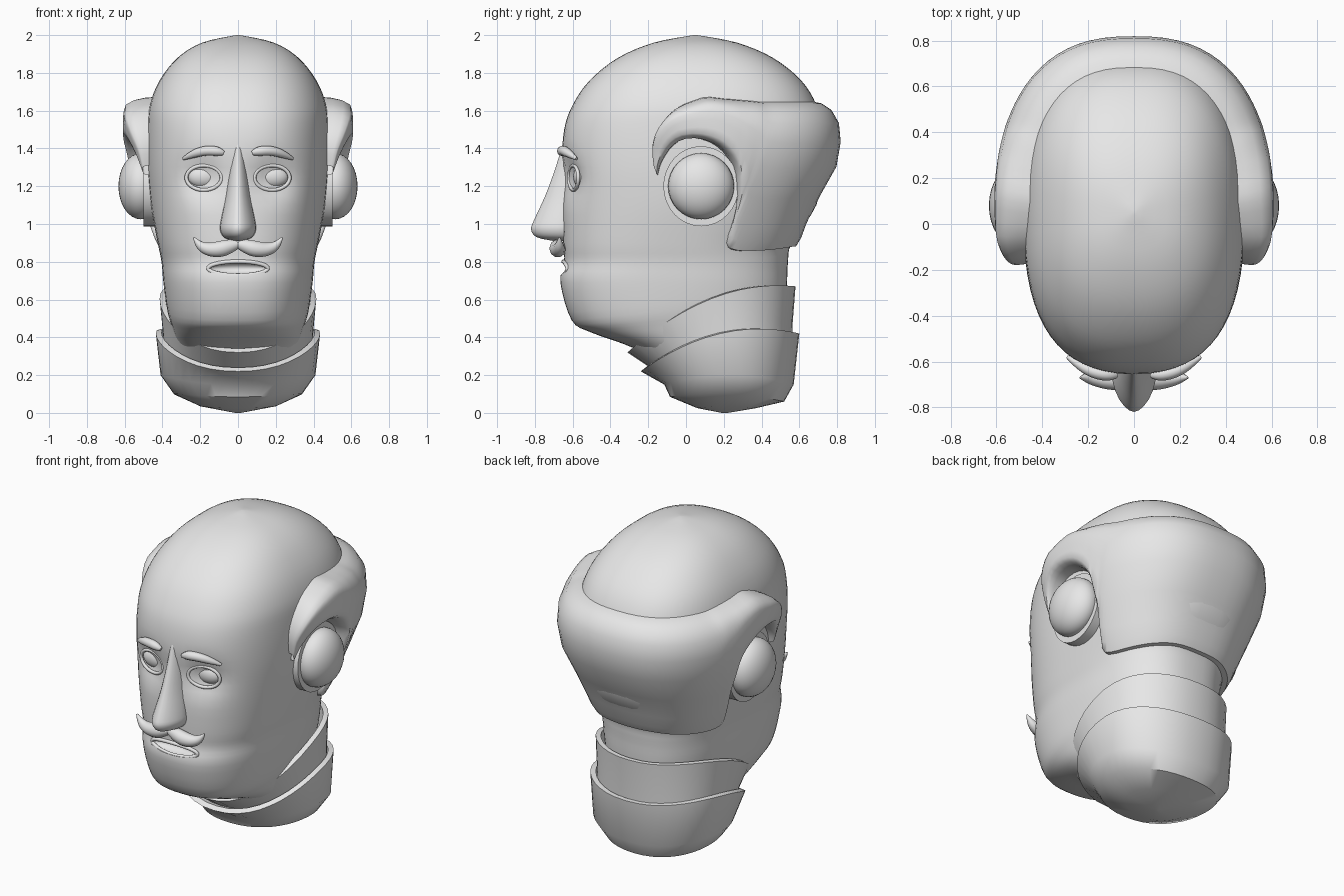
import bpy, bmesh, math

cube = bpy.data.objects.get("Cube")
if cube:
    bpy.data.objects.remove(cube, do_unlink=True)

grey = bpy.data.materials.new("plain_grey")
grey.use_nodes = True
grey.diffuse_color = (0.8, 0.8, 0.8, 1)
grey.node_tree.nodes["Principled BSDF"].inputs["Base Color"].default_value = (0.8, 0.8, 0.8, 1)


def activate(ob):
    bpy.ops.object.select_all(action='DESELECT')
    ob.select_set(True)
    bpy.context.view_layer.objects.active = ob


def smooth(ob, angle=40):
    activate(ob)
    bpy.ops.object.shade_smooth_by_angle(angle=math.radians(angle))


def spow(v, p):
    return math.copysign(abs(v) ** p, v)


def refine(rows, steps):
    """Catmull-Rom interpolation between rows of numbers."""
    out = []
    for i in range(len(rows) - 1):
        quad = zip(rows[max(i - 1, 0)], rows[i], rows[i + 1], rows[min(i + 2, len(rows) - 1)])
        quad = list(quad)
        for s in range(steps):
            t = s / steps
            out.append([b + 0.5 * t * (c - a + t * (2*a - 5*b + 4*c - d + t * (3*(b - c) + d - a)))
                        for a, b, c, d in quad])
    return out + [list(rows[-1])]


def ring(row, count, power):
    """Rounded ring; row = front y, back y, half width, z at front, side, back."""
    yf, yb, hw, zf, zm, zb = row
    pts = []
    for i in range(count):
        a = 2 * math.pi * i / count
        t = spow(math.sin(a), 2 / power)
        z = zm + (zb - zf) / 2 * t + ((zb + zf) / 2 - zm) * t * t
        pts.append((hw * spow(math.cos(a), 2 / power), (yf + yb) / 2 + (yb - yf) / 2 * t, z))
    return pts


def mesh_from_grid(name, grid, closed, caps=False):
    bm = bmesh.new()
    vs = [[bm.verts.new(p) for p in line] for line in grid]
    n = len(grid[0])
    for a, b in zip(vs, vs[1:]):
        for i in range(n if closed else n - 1):
            j = (i + 1) % n
            bm.faces.new((a[i], a[j], b[j], b[i]))
    if caps:
        bm.faces.new(vs[0])
        bm.faces.new(vs[-1])
    bmesh.ops.recalc_face_normals(bm, faces=bm.faces)
    me = bpy.data.meshes.new(name)
    bm.to_mesh(me)
    bm.free()
    me.materials.append(grey)
    ob = bpy.data.objects.new(name, me)
    bpy.context.collection.objects.link(ob)
    return ob


def loft(name, rows, count=64, power=2.5, steps=3):
    rows = refine(rows, steps) if steps > 1 else rows
    return mesh_from_grid(name, [ring(r, count, power) for r in rows], True, True)


def ball(name, loc, scale):
    bpy.ops.mesh.primitive_uv_sphere_add(segments=32, ring_count=16, radius=1, location=loc)
    ob = bpy.context.object
    ob.name, ob.scale = name, scale
    ob.data.materials.append(grey)
    smooth(ob, 60)
    return ob


def tube(name, pts, radii, cyclic=False):
    cu = bpy.data.curves.new(name, 'CURVE')
    cu.dimensions = '3D'
    cu.bevel_depth, cu.bevel_resolution = 1, 3
    cu.use_fill_caps = True
    sp = cu.splines.new('NURBS')
    sp.points.add(len(pts) - 1)
    for p, co, r in zip(sp.points, pts, radii):
        p.co, p.radius = (*co, 1), r
    sp.order_u, sp.resolution_u = 3, 6
    sp.use_endpoint_u, sp.use_cyclic_u = not cyclic, cyclic
    cu.materials.append(grey)
    ob = bpy.data.objects.new(name, cu)
    bpy.context.collection.objects.link(ob)
    return ob


# Head with jaw and neck
def level(yf, yb, hw, z):
    return (yf, yb, hw, z, z, z)


HEAD = [level(.04, .06, .01, 2), level(-.17, .27, .19, 1.96), level(-.36, .46, .32, 1.88),
        level(-.51, .61, .415, 1.76), level(-.6, .69, .467, 1.63), level(-.645, .715, .48, 1.5),
        level(-.66, .72, .48, 1.3), level(-.655, .69, .462, 1.1), level(-.65, .56, .425, .9),
        level(-.645, .54, .405, .8), level(-.665, .535, .395, .69),
        (-.605, .53, .375, .49, .55, .62), (-.5, .52, .35, .425, .46, .55),
        (-.27, .51, .33, .34, .37, .48), level(-.02, .5, .3, .2)]
head = loft("head", HEAD, steps=4)

# Eye sockets pressed into the face
for v in head.data.vertices:
    if v.co.y < 0:
        d = ((abs(v.co.x) - .18) / .12) ** 2 + ((v.co.z - 1.24) / .1) ** 2
        v.co.y += .06 * math.exp(-d)

# Open mouth
cutter = ball("mouth_cutter", (0, -.65, .765), (.155, .06, .035))
cutter.hide_render = True
mod = head.modifiers.new("mouth", 'BOOLEAN')
mod.operation, mod.object = 'DIFFERENCE', cutter
activate(head)
bpy.ops.object.modifier_apply(modifier=mod.name)
bpy.data.objects.remove(cutter, do_unlink=True)
smooth(head)

angles = [2 * math.pi * i / 16 for i in range(16)]
tube("lips", [(.16 * math.cos(a), -.65 + .023 * math.cos(a) ** 2, .765 + .037 * math.sin(a))
              for a in angles], [.011] * 16, True)

# Nose
smooth(loft("nose", [level(-.655, -.55, .03, 1.42), level(-.69, -.52, .045, 1.3),
                     level(-.745, -.5, .065, 1.15), level(-.805, -.5, .09, 1.02),
                     level(-.82, -.5, .095, .97), level(-.79, -.52, .075, .93),
                     level(-.7, -.56, .03, .91)], 24, 1.7), 60)

# Paired face parts and ears
for side, s in (("left", 1), ("right", -1)):
    ball(side + "_eye", (s * .18, -.55, 1.25), (.087, .047, .06))
    tube(side + "_eyelid", [(s * (.18 + .095 * math.cos(a)), -.595 + .025 * math.cos(a),
                             1.245 + .066 * math.sin(a)) for a in angles], [.01] * 16, True)
    tube(side + "_eyebrow", [(s * .075, -.66, 1.375), (s * .1, -.66, 1.385), (s * .17, -.65, 1.39),
                             (s * .24, -.615, 1.37), (s * .29, -.58, 1.345)],
         [.012, .027, .027, .022, .008])
    tube(side + "_moustache", [(0, -.68, .895), (s * .05, -.68, .88), (s * .1, -.68, .865),
                               (s * .16, -.675, .865), (s * .21, -.67, .89), (s * .235, -.67, .93)],
         [.025, .042, .045, .036, .022, .004])
    ball(side + "_ear_dome", (s * .515, .08, 1.2), (.118, .175, .175))
    bpy.ops.mesh.primitive_cylinder_add(vertices=32, radius=.2, depth=.1,
                                        location=(s * .45, .08, 1.2),
                                        rotation=(0, math.pi / 2, 0))
    disc = bpy.context.object
    disc.name = side + "_ear_disc"
    disc.scale.x = 1.06
    disc.data.materials.append(grey)
    smooth(disc)


# Thick shell wrapping the back of the head and arching over the ears
def lookup(table, z):
    table = sorted(table)
    for a, b in zip(table, table[1:]):
        if z <= b[0]:
            f = max(0, (z - a[0]) / (b[0] - a[0]))
            return [p + (q - p) * f for p, q in zip(a, b)][1:]
    return table[-1][1:]


INNER = [(r[3], r[1], r[2]) for r in HEAD[3:10]]
OUTER = [(.86, .6, .45), (1.05, .65, .51), (1.2, .74, .57), (1.31, .8, .595),
         (1.44, .82, .612), (1.55, .815, .612), (1.67, .8, .6)]
# Columns: low angle, low z, high angle, high z, fullness
COLUMNS = [(-8.2, 1.26, -9.4, 1.31, .35), (-6.7, 1.33, -9.9, 1.41, .5),
           (-2.8, 1.42, -7.7, 1.51, .75), (1.7, 1.455, -2.4, 1.61, .95),
           (9.2, 1.41, 4.5, 1.67, 1), (15, 1.31, 12.8, 1.665, 1),
           (17.4, 1.18, 18.5, 1.66, 1), (18.5, 1.05, 25, 1.655, 1),
           (17.7, .9, 31, 1.65, 1), (23.6, .86, 39, 1.65, 1), (40, .86, 50, 1.65, 1),
           (57, .87, 64, 1.65, 1), (74, .88, 77, 1.65, 1), (90, .88, 90, 1.65, 1)]
PROFILE = [(0, 0), (0, .6), (.06, .85), (.16, 1), (.35, 1), (.55, 1), (.72, 1),
           (.85, .95), (.94, .7), (.985, .35), (1, 0)]
grid = []
for al, zl, ah, zh, full in refine(COLUMNS, 3):
    line = []
    for f, s in PROFILE:
        z = zl + (zh - zl) * f
        a = math.radians(al + (ah - al) * f)
        (yi, xi), (yo, xo) = lookup(INNER, z), lookup(OUTER, z)
        k = s * full
        hw = .97 * xi * (1 - k) + xo * k
        depth = .98 * yi * (1 - k) + yo * k
        line.append((hw * spow(math.cos(a), .8), depth * spow(math.sin(a), .8), z))
    grid.append(line)
shell = mesh_from_grid("back_shell", grid, False)
mirror = shell.modifiers.new("mirror", 'MIRROR')
mirror.merge_threshold = .002
activate(shell)
bpy.ops.object.modifier_apply(modifier=mirror.name)
bm = bmesh.new()
bm.from_mesh(shell.data)
bmesh.ops.recalc_face_normals(bm, faces=bm.faces)
bm.to_mesh(shell.data)
bm.free()
smooth(shell, 50)

# Slanted collars, the lower one closed by a rounded base
smooth(loft("upper_collar", [(-.12, .56, .39, .19, .3, .3), (-.22, .565, .4, .26, .45, .48),
                             (-.31, .58, .415, .32, .605, .67), (-.285, .553, .385, .34, .61, .67),
                             (-.2, .54, .37, .27, .45, .48)], 40, 2.2, 1), 35)
smooth(loft("lower_collar", [(.19, .22, .015, 0, 0, 0), (.06, .37, .2, .025, .035, .025),
                             (-.085, .52, .34, .085, .1, .06), (-.115, .57, .41, .15, .2, .15),
                             (-.24, .6, .435, .22, .42, .42), (-.215, .57, .405, .24, .425, .42),
                             (-.1, .55, .385, .2, .3, .3)], 40, 2.2, 1), 40)
